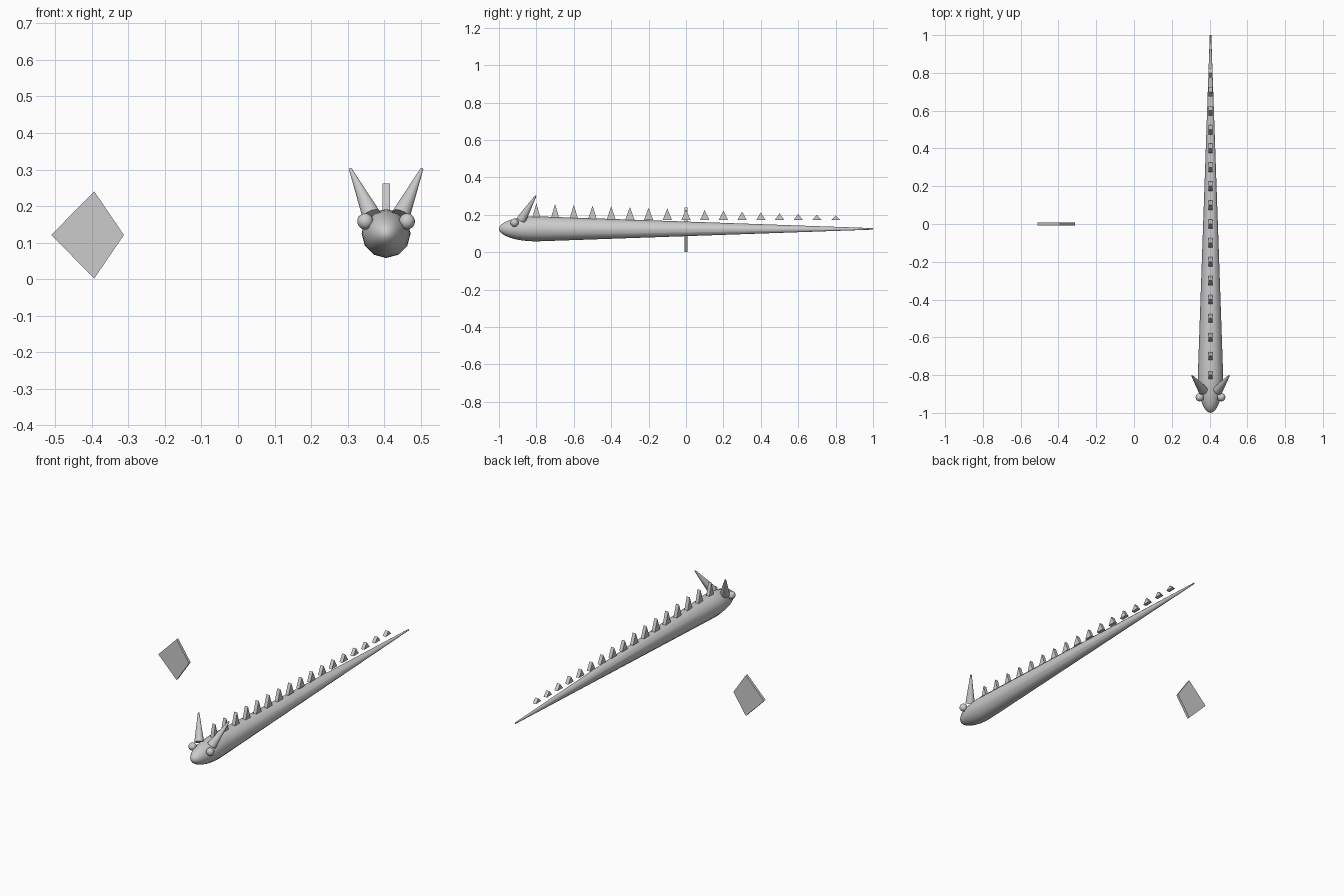
import bpy, bmesh
from math import cos, sin, pi, sqrt
from mathutils import Vector

if "Cube" in bpy.data.objects:
    bpy.data.objects.remove(bpy.data.objects["Cube"])

CX, CZ = 0.405, 0.125   # body axis


def add_object(name, bm, smooth=False):
    bmesh.ops.recalc_face_normals(bm, faces=bm.faces)
    mesh = bpy.data.meshes.new(name)
    bm.to_mesh(mesh)
    bm.free()
    for p in mesh.polygons:
        p.use_smooth = smooth
    ob = bpy.data.objects.new(name, mesh)
    bpy.context.collection.objects.link(ob)
    if smooth:
        bpy.context.view_layer.objects.active = ob
        ob.select_set(True)
        bpy.ops.object.shade_smooth_by_angle(angle=0.9)
        ob.select_set(False)
    return ob


def prism(name, outline, offset):
    """Extrude a flat outline along an offset vector."""
    bm = bmesh.new()
    off = Vector(offset)
    face = bm.faces.new([bm.verts.new(Vector(p) - off / 2) for p in outline])
    new = bmesh.ops.extrude_face_region(bm, geom=[face])["geom"]
    bmesh.ops.translate(bm, vec=off, verts=[v for v in new if isinstance(v, bmesh.types.BMVert)])
    return add_object(name, bm)


# Body: rounded nose, then a long straight taper to the tail
SIDES, R = 12, 0.067
profile = [(-0.8 - 0.2 * cos(a), R * sin(a)) for a in [i * pi / 16 for i in range(1, 9)]]
profile.append((1.0, 0.004))
bm = bmesh.new()
nose = bm.verts.new((CX, -1, CZ))
rings = [[bm.verts.new((CX + r * cos(2 * pi * k / SIDES), y, CZ + r * sin(2 * pi * k / SIDES)))
          for k in range(SIDES)] for y, r in profile]
for k in range(SIDES):
    n = (k + 1) % SIDES
    bm.faces.new((nose, rings[0][k], rings[0][n]))
    for a, b in zip(rings, rings[1:]):
        bm.faces.new((a[k], b[k], b[n], a[n]))
bm.faces.new(rings[-1])
add_object("body", bm, True)

# Eyes and horns, one on each side
for side, label in ((-1, "left"), (1, "right")):
    bm = bmesh.new()
    bmesh.ops.create_uvsphere(bm, u_segments=16, v_segments=10, radius=0.022)
    eye = add_object(label + "_eye", bm, True)
    eye.location = (CX + side * 0.057, -0.917, 0.158)

    base = Vector((CX + side * 0.04, -0.88, 0.175))
    tip = Vector((CX + side * 0.098, -0.803, 0.302))
    bm = bmesh.new()
    bmesh.ops.create_cone(bm, cap_ends=True, segments=12, radius1=0.026, radius2=0.004,
                          depth=(tip - base).length)
    horn = add_object(label + "_horn", bm, True)
    horn.location = (base + tip) / 2
    horn.rotation_euler = (tip - base).to_track_quat('Z', 'Y').to_euler()

# Row of back spikes, shrinking toward the tail
for i in range(17):
    y, top = -0.8 + 0.1 * i, 0.262 - 0.0041 * i
    prism(f"back_spike_{i + 1}",
          [(CX, y - 0.025, 0.172), (CX, y + 0.025, 0.172), (CX, y, top)], (0.02, 0, 0))

# Separate kite-shaped plate
prism("kite_plate", [(-0.511, 0, 0.121), (-0.393, 0, 0.002), (-0.312, 0, 0.121), (-0.393, 0, 0.24)],
      (0, 0.015, 0))
